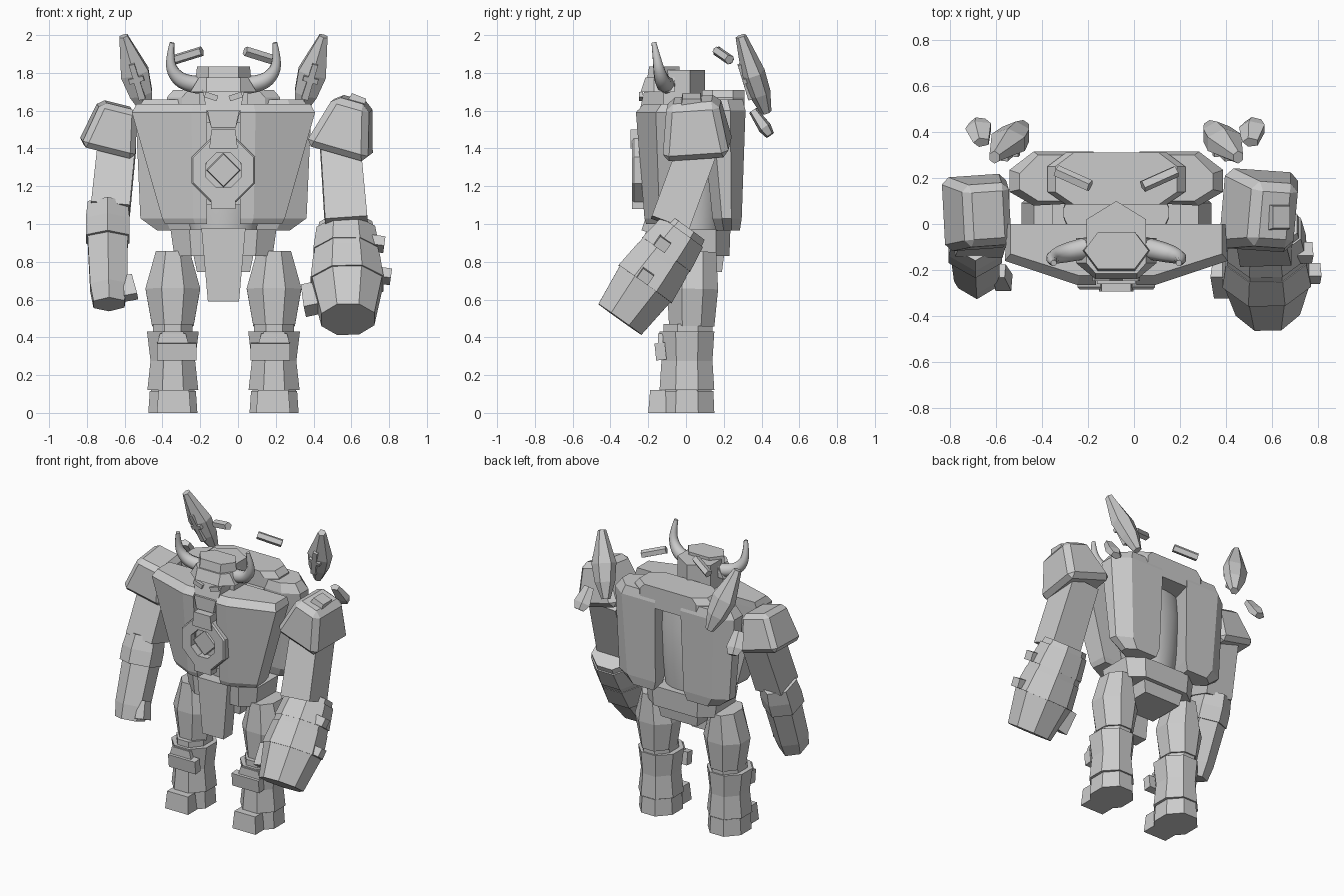
import bpy, bmesh
from math import sin, cos, pi, radians
from mathutils import Vector, Euler

if "Cube" in bpy.data.objects:
    bpy.data.objects.remove(bpy.data.objects["Cube"])

stone = bpy.data.materials.new("stone_grey")
stone.use_nodes = True
GREY = (0.6, 0.6, 0.6, 1)
stone.diffuse_color = GREY
stone.node_tree.nodes["Principled BSDF"].inputs["Base Color"].default_value = GREY

CX = -0.077  # the body's own centre line
SIDES = ((1, "left"), (-1, "right"))


def loft(name, rings, bevel=0, closed=False):
    """Skin a list of equal rings; cap the ends, or join them if closed."""
    bm = bmesh.new()
    vs = [[bm.verts.new(p) for p in r] for r in rings]
    n = len(vs[0])
    pairs = list(zip(vs, vs[1:])) + ([(vs[-1], vs[0])] if closed else [])
    for a, b in pairs:
        for i in range(n):
            j = (i + 1) % n
            bm.faces.new((a[i], a[j], b[j], b[i]))
    if not closed:
        bm.faces.new(vs[0])
        bm.faces.new(vs[-1])
    bmesh.ops.recalc_face_normals(bm, faces=bm.faces)
    me = bpy.data.meshes.new(name)
    bm.to_mesh(me)
    bm.free()
    me.materials.append(stone)
    ob = bpy.data.objects.new(name, me)
    bpy.context.collection.objects.link(ob)
    if bevel:
        mod = ob.modifiers.new("bevel", "BEVEL")
        mod.width, mod.segments = bevel, 1
    return ob


def slab(name, levels, s=1):
    """Loft outlines given as (z, [(x, y), ...]), measured from the centre line."""
    return loft(name, [[(CX + s * x, y, z) for x, y in pts] for z, pts in levels])


def box(name, c, size, rot=(0, 0, 0), taper=(1, 1), bevel=0):
    """Box with a scaled top, turned about its centre."""
    m = Euler([radians(a) for a in rot]).to_matrix()
    rings = []
    for k, tx, ty in ((-1, 1, 1), (1, *taper)):
        rings.append([Vector(c) + m @ Vector((sx * size[0] * tx / 2, sy * size[1] * ty / 2, k * size[2] / 2))
                      for sx, sy in ((-1, -1), (1, -1), (1, 1), (-1, 1))])
    return loft(name, rings, bevel)


def limb(name, a, b, stations, n=8):
    """Faceted limb from a to b; stations are (t, half width, half depth)."""
    a, b = Vector(a), Vector(b)
    d = (b - a).normalized()
    v = d.cross(Vector((1, 0, 0))).normalized()
    u = v.cross(d)
    k = 1 / cos(pi / n)
    rings = []
    for t, rx, ry in stations:
        ang = [2 * pi * (i + 0.5) / n for i in range(n)]
        rings.append([a.lerp(b, t) + u * rx * k * cos(w) + v * ry * k * sin(w) for w in ang])
    return loft(name, rings)


def octagon(r, y, z):
    k = r / cos(pi / 8)
    return [(CX + k * cos((i + .5) * pi / 4), y, z + k * sin((i + .5) * pi / 4)) for i in range(8)]


# Legs
for s, side in SIDES:
    x = CX + s * 0.268
    limb(side + "_thigh", (x, 0.03, 0.46), (x, 0.04, 0.855),
         [(0, .11, .12), (.5, .145, .135), (1, .09, .12)])
    limb(side + "_knee_joint", (x, 0.01, 0.42), (x, 0.01, 0.47), [(0, .105, .13), (1, .105, .13)])
    limb(side + "_shin", (x, 0.005, 0.12), (x, 0.005, 0.43),
         [(0, .135, .145), (.5, .118, .135), (1, .137, .145)])
    limb(side + "_ankle", (x, 0.005, 0.1), (x, 0.005, 0.13), [(0, .115, .13), (1, .115, .13)])
    limb(side + "_foot", (x, 0.005, 0), (x, 0.005, 0.115), [(0, .13, .145), (1, .122, .14)])
    box(side + "_toe", (x - s * .005, -0.15, 0.06), (.18, .1, .12), taper=(.9, .8))
    box(side + "_knee_plate", (x - s * .02, -0.135, 0.325), (.21, .055, .09), (6, 0, 0))
    box(side + "_knee_crest", (x, -0.135, 0.39), (.17, .03, .06), taper=(.8, .8))

# Pelvis
slab("belt", [(.83, [(.26, -.06), (.17, -.13), (-.17, -.13), (-.26, -.06), (-.26, .16), (-.17, .23), (.17, .23), (.26, .16)]),
              (.97, [(.28, -.07), (.18, -.14), (-.18, -.14), (-.28, -.07), (-.28, .16), (-.18, .235), (.18, .235), (.28, .16)])])
box("hip_block", (CX, 0.06, 0.795), (.28, .26, .1), taper=(1.15, 1.1))
box("loin_guard", (CX, -0.12, 0.785), (.165, .1, .39), taper=(1.42, 1.1))

# Torso core
core = limb("torso_core", (CX, 0.05, 0.93), (CX, 0.05, 1.6), [(0, .17, .14), (.3, .2, .16), (.7, .23, .16), (1, .23, .13)], 24)
for p in core.data.polygons:
    p.use_smooth = len(p.vertices) == 4
box("breastbone", (CX, -0.14, 1.32), (.18, .14, .44))

# Chest plates and back slabs
for s, side in SIDES:
    slab(side + "_chest_plate",
         [(1.0, [(.3, -.02), (.31, -.13), (.15, -.21), (.088, -.21), (.088, -.02)]),
          (1.03, [(.32, -.01), (.325, -.14), (.16, -.22), (.088, -.22), (.088, -.01)]),
          (1.59, [(.475, 0), (.485, -.16), (.17, -.265), (.088, -.265), (.088, 0)]),
          (1.635, [(.46, 0), (.46, -.13), (.16, -.225), (.088, -.225), (.088, 0)])], s)
    slab(side + "_back_slab",
         [(.965, [(.15, .16), (.28, .16), (.35, .2), (.35, .24), (.29, .285), (.13, .285)]),
          (1.03, [(.14, .14), (.31, .14), (.44, .19), (.43, .24), (.33, .295), (.11, .295)]),
          (1.6, [(.16, .09), (.36, .08), (.465, .14), (.465, .235), (.36, .315), (.1, .315)]),
          (1.66, [(.16, .1), (.34, .1), (.42, .15), (.42, .22), (.34, .3), (.1, .3)])], s)
slab("back_collar",
     [(z, [(w, .14), (w - .08, .085), (.08 - w, .085), (-w, .14), (-w, .25), (.08 - w, .31), (w - .08, .31), (w, .25)])
      for z, w in ((1.56, .3), (1.67, .3), (1.71, .265))])

# Chest emblem: ring, backing, diamond and tabs
ZR = 1.285
loft("chest_ring", [octagon(.168, -.225, ZR), octagon(.168, -.275, ZR), octagon(.16, -.285, ZR),
                    octagon(.092, -.285, ZR), octagon(.092, -.225, ZR)], closed=True)
loft("ring_backing", [octagon(.12, -.2, ZR), octagon(.12, -.235, ZR)])
loft("diamond", [[(CX + r * a, y, ZR + r * b) for a, b in ((1, 0), (0, 1), (-1, 0), (0, -1))]
                 for r, y in ((.092, -.23), (.085, -.265))])
box("ring_upper_tab", (CX, -.258, 1.45), (.15, .07, .1), taper=(.85, 1))
box("ring_lower_tab", (CX, -.25, 1.115), (.13, .07, .07))

# Head
slab("skull", [(z, [(.13, -.12), (.13, .02), (0, .1), (-.13, .02), (-.13, -.12)]) for z in (1.5, 1.815)])
slab("helmet_cap", [(z, [(w, -.115), (.08, -.035), (-.08, -.035), (-w, -.115), (-.08, f), (.08, f)])
                    for z, w, f in ((1.74, .15, -.21), (1.835, .14, -.195))])
slab("brow_band", [(z, [(w, -.06), (w, -.17), (.09, f), (-.09, f), (-w, -.17), (-w, -.06)])
                   for z, w, f in ((1.70, .175, -.24), (1.775, .13, -.215))])
slab("face", [(z, [(w, -.05), (w, f), (-w, f), (-w, -.05)])
              for z, w, f in ((1.505, .065, -.21), (1.6, .09, -.245), (1.71, .11, -.22))])
box("mouth_guard", (CX, -.235, 1.555), (.13, .05, .09), taper=(1.3, 1))
for s, side in SIDES:
    box(side + "_eye", (CX + s * .065, -.238, 1.675), (.07, .02, .03), (0, -s * 18, 0))

# Horns: tapered curves
HORN = ((.11, -.1, 1.735, 1.05), (.2, -.12, 1.74, 1), (.27, -.14, 1.8, .75), (.285, -.155, 1.88, .5), (.272, -.17, 1.96, .3))
for s, side in SIDES:
    cu = bpy.data.curves.new(side + "_horn", "CURVE")
    cu.dimensions = "3D"
    cu.bevel_depth, cu.bevel_resolution, cu.use_fill_caps = .045, 2, True
    sp = cu.splines.new("NURBS")
    sp.points.add(len(HORN) - 1)
    for p, (x, y, z, r) in zip(sp.points, HORN):
        p.co, p.radius = (CX + s * x, y, z, 1), r
    sp.use_endpoint_u, sp.order_u, sp.resolution_u = True, 3, 4
    cu.materials.append(stone)
    bpy.context.collection.objects.link(bpy.data.objects.new(side + "_horn", cu))

# Floating rods, spikes and shards behind the shoulders
for s, side in SIDES:
    limb(side + "_rod", (CX + s * .26, .23, 1.87), (CX + s * .115, .165, 1.915), [(0, .022, .022), (1, .022, .022)], 5)
    a, b = Vector((CX + s * .53, .29, 1.995)), Vector((CX + s * .405, .425, 1.59))
    limb(side + "_spike", a, b, [(0, .022, .025), (.48, .075, .055), (.75, .06, .05), (1, .025, .025)], 6)
    front = Vector((0, -.045, -.005))
    limb(side + "_spike_spine", a.lerp(b, .35) + front, a.lerp(b, .8) + front, [(0, .015, .02), (1, .018, .025)], 4)
    limb(side + "_spike_cross", a.lerp(b, .52) + front, a.lerp(b, .58) + front, [(0, .04, .022), (1, .04, .022)], 4)
    limb(side + "_shard", (CX + s * .585, .355, 1.6), (CX + s * .6, .445, 1.47), [(0, .03, .02), (.7, .05, .03), (1, .03, .02)], 5)

# Left arm with the heavy gauntlet
box("left_shoulder", (.572, .05, 1.52), (.35, .36, .29), (4, 16, -4), (.55, .76), .035)
box("left_shoulder_stud", (.63, .03, 1.65), (.1, .12, .06), (0, 22, 0), (.8, .8))
limb("left_upper_arm", (.54, .07, 1.42), (.573, -.085, 1.0), [(0, .105, .105), (1, .112, .105)], 4)
top, end = Vector((.57, 0, .985)), Vector((.582, -.35, .495))
limb("left_gauntlet", top, end, [(0, .14, .12), (.25, .165, .15), (.62, .185, .165), (1, .14, .14)])
limb("left_gauntlet_cuff", top, end, [(.06, .155, .135), (.3, .175, .156)])
limb("left_gauntlet_band", top, end, [(.36, .175, .157), (.62, .193, .173)])
box("left_thumb", (.385, -.24, .605), (.09, .1, .15), (-35, -12, 0), (.8, .8))
for i, (y, z, x) in enumerate(((-.125, .895, .74), (-.215, .725, .775))):
    box("gauntlet_stud_%d" % i, (x, y, z), (.07, .07, .06), (-35, 8, 0))
for i, (x, t) in enumerate(((.46, .25), (.6, .25), (.5, .6), (.65, .6))):
    c = top.lerp(end, t) + Vector((x - .575, -.13, -.09))
    box("knuckle_plate_%d" % i, c, (.1, .03, .09), (-35, 0, 0), (.8, 1))

# Right arm
box("right_shoulder", (-.665, .045, 1.508), (.3, .33, .255), (4, 14, 4), (.66, .8), .03)
limb("right_upper_arm", (-.64, .06, 1.42), (-.675, -.05, 1.08), [(0, .1, .1), (1, .103, .1)], 4)
limb("right_bracer", (-.69, -.04, 1.1), (-.69, -.105, .92), [(0, .105, .11), (.5, .116, .122), (1, .116, .12)], 6)
limb("right_forearm", (-.69, -.09, .94), (-.683, -.23, .575), [(0, .107, .105), (.75, .098, .1), (1, .082, .09)], 6)
box("right_thumb", (-.575, -.23, .665), (.07, .08, .12), (-25, -10, 0), (.7, .8))
